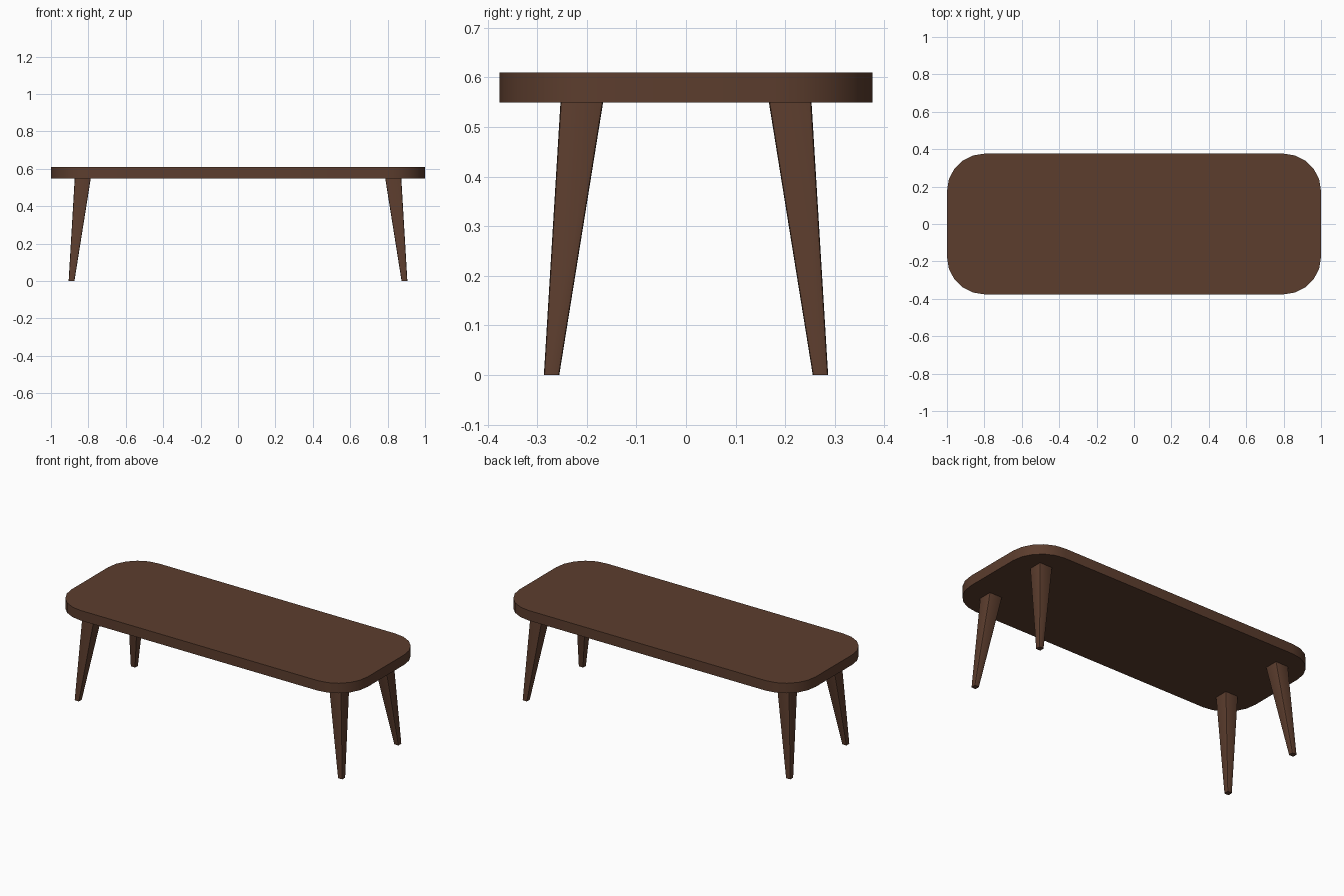
import bpy, bmesh, math

if "Cube" in bpy.data.objects:
    bpy.data.objects.remove(bpy.data.objects["Cube"])

wood = bpy.data.materials.new("dark walnut wood")
wood.diffuse_color = (0.107, 0.047, 0.027, 1)
wood.use_nodes = True
wood.node_tree.nodes["Principled BSDF"].inputs["Base Color"].default_value = wood.diffuse_color


def finish(bm, name):
    bmesh.ops.recalc_face_normals(bm, faces=bm.faces)
    mesh = bpy.data.meshes.new(name)
    bm.to_mesh(mesh)
    bm.free()
    mesh.materials.append(wood)
    ob = bpy.data.objects.new(name, mesh)
    bpy.context.collection.objects.link(ob)
    bpy.ops.object.select_all(action='DESELECT')
    ob.select_set(True)
    bpy.context.view_layer.objects.active = ob
    bpy.ops.object.shade_smooth_by_angle(angle=math.radians(35))
    return ob


def loft(bm, rings):
    """Skin a stack of equal-sized rings and cap both ends."""
    loops = [[bm.verts.new(p) for p in r] for r in rings]
    n = len(loops[0])
    for a, b in zip(loops, loops[1:]):
        for i in range(n):
            j = (i + 1) % n
            bm.faces.new((a[i], a[j], b[j], b[i]))
    bm.faces.new(loops[0][::-1])
    bm.faces.new(loops[-1])


def rounded_rect(cx, cy, hx, hy, r, seg, z):
    pts = []
    for k, (sx, sy) in enumerate(((1, 1), (-1, 1), (-1, -1), (1, -1))):
        for i in range(seg + 1):
            a = math.pi / 2 * (k + i / seg)
            pts.append((cx + sx * (hx - r) + r * math.cos(a),
                        cy + sy * (hy - r) + r * math.sin(a), z))
    return pts


# Rounded tabletop slab
bm = bmesh.new()
loft(bm, [rounded_rect(0, 0, 1.0, 0.376, 0.2, 5, z) for z in (0.549, 0.61)])
finish(bm, "tabletop")

# Four splayed, tapered square legs with softened edges
for sx, side in ((-1, "left"), (1, "right")):
    for sy, end in ((-1, "front"), (1, "back")):
        bm = bmesh.new()
        loft(bm, [
            rounded_rect(sx * 0.89, sy * 0.271, 0.0155, 0.0155, 0.005, 2, 0),
            rounded_rect(sx * 0.83, sy * 0.21, 0.043, 0.043, 0.006, 2, 0.55)])
        finish(bm, end + "_" + side + "_leg")
